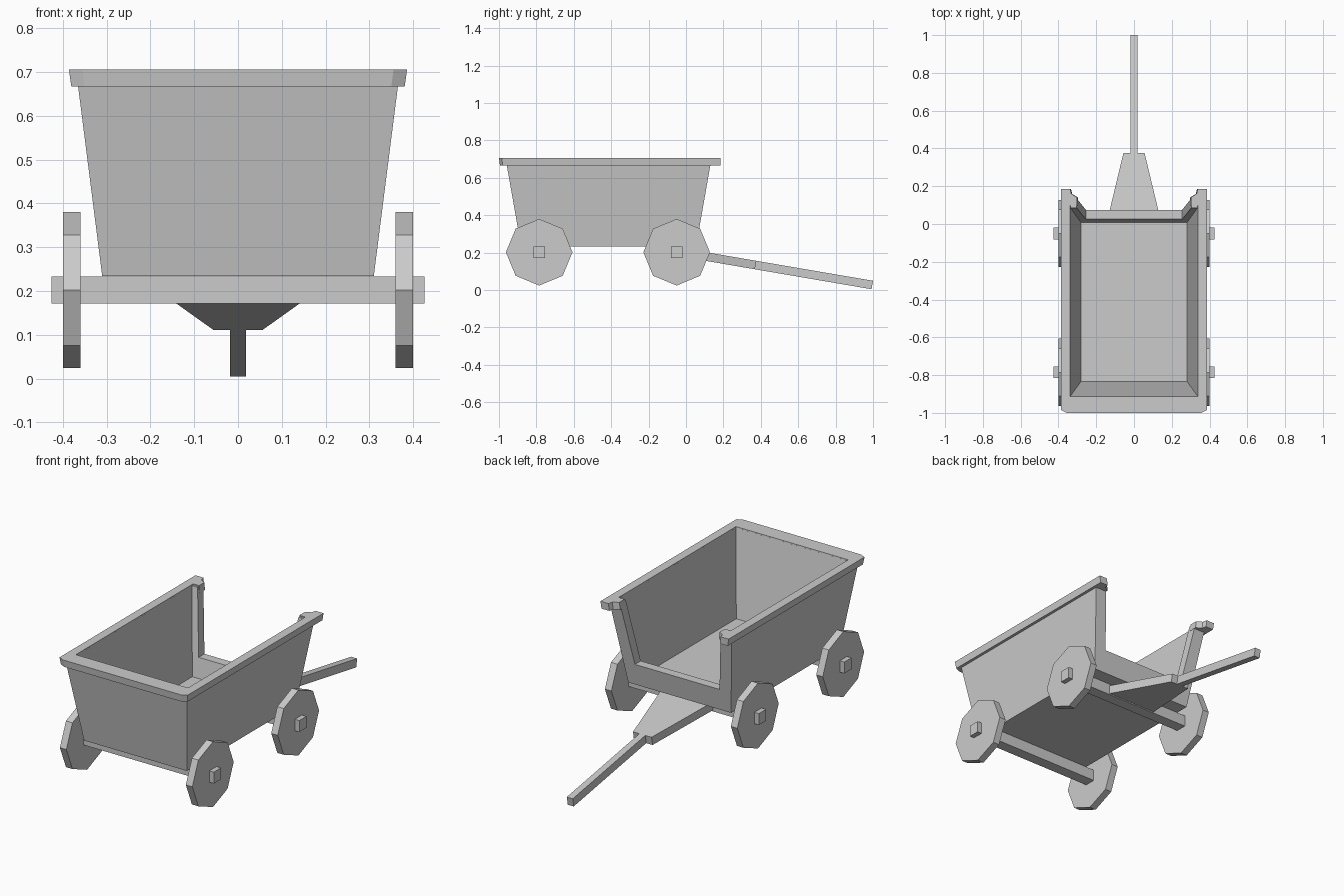
import bpy, bmesh
from math import cos, sin, pi

if "Cube" in bpy.data.objects:
    bpy.data.objects.remove(bpy.data.objects["Cube"])


def loft(name, lower, upper):
    """Solid between two matching closed loops of 3D points."""
    bm = bmesh.new()
    a = [bm.verts.new(p) for p in lower]
    b = [bm.verts.new(p) for p in upper]
    n = len(a)
    bm.faces.new(a[::-1])
    bm.faces.new(b)
    for i in range(n):
        j = (i + 1) % n
        bm.faces.new((a[i], a[j], b[j], b[i]))
    bmesh.ops.recalc_face_normals(bm, faces=bm.faces)
    mesh = bpy.data.meshes.new(name)
    bm.to_mesh(mesh)
    bm.free()
    ob = bpy.data.objects.new(name, mesh)
    bpy.context.collection.objects.link(ob)
    return ob


def rect(x, y0, y1, z):
    return [(-x, y0, z), (x, y0, z), (x, y1, z), (-x, y1, z)]


def cut(ob, cutter):
    mod = ob.modifiers.new("cut", 'BOOLEAN')
    mod.operation, mod.solver, mod.object = 'DIFFERENCE', 'EXACT', cutter
    with bpy.context.temp_override(object=ob, active_object=ob):
        bpy.ops.object.modifier_apply(modifier=mod.name)
    bpy.data.objects.remove(cutter)


# flared box, hollowed out and open at the handle end
SX, SY = 0.127, 0.176            # wall flare per unit height
Z0, Z1 = 0.234, 0.70


def flare(x, y0, y1, z):
    d = z - Z0
    return rect(x + SX * d, y0 - SY * d, y1 + SY * d, z)


body = loft("wagon_box", flare(0.31, -0.882, 0.054, Z0), flare(0.31, -0.882, 0.054, Z1))
cut(body, loft("inner_cutter", flare(0.278, -0.83, 0.004, 0.25), flare(0.278, -0.83, 0.004, 0.8)))
cut(body, loft("notch_cutter", rect(0.255, -0.1, 0.4, 0.355), rect(0.318, -0.1, 0.4, 0.8)))

# C-shaped top rail, hooked around the two posts
half = [(0.355, -1.0), (0.386, -0.985), (0.386, 0.185), (0.338, 0.185),
        (0.332, 0.16), (0.302, 0.142), (0.302, 0.097), (0.338, 0.097), (0.338, -0.913)]
outline = half + [(-x, y) for x, y in reversed(half)]
loft("top_rail", [(x * 0.986, y * 0.995, 0.667) for x, y in outline],
     [(x, y, 0.706) for x, y in outline])

# axles and octagonal wheels
R, ZC = 0.178, 0.202
for end, yc in (("front", -0.785), ("rear", -0.05)):
    loft(end + "_axle", rect(0.426, yc - 0.031, yc + 0.031, 0.171),
         rect(0.426, yc - 0.031, yc + 0.031, 0.233))
    for side, s in (("right", 1), ("left", -1)):
        ring = [(yc + R * cos(i * pi / 4), ZC + R * sin(i * pi / 4)) for i in range(8)]
        loft(f"{end}_{side}_wheel", [(s * 0.36, y, z) for y, z in ring],
             [(s * 0.399, y, z) for y, z in ring])


# sloping tow bar: tapered plate, then the handle
def bar_section(x, y):
    z = 0.199 - 0.171 * (y - 0.125)
    return [(-x, y, z), (x, y, z), (x, y - 0.008, z - 0.045), (-x, y - 0.008, z - 0.045)]


loft("tow_plate", bar_section(0.157, -0.045), bar_section(0.056, 0.376))
loft("tow_handle", bar_section(0.018, 0.37), bar_section(0.018, 1.0))
